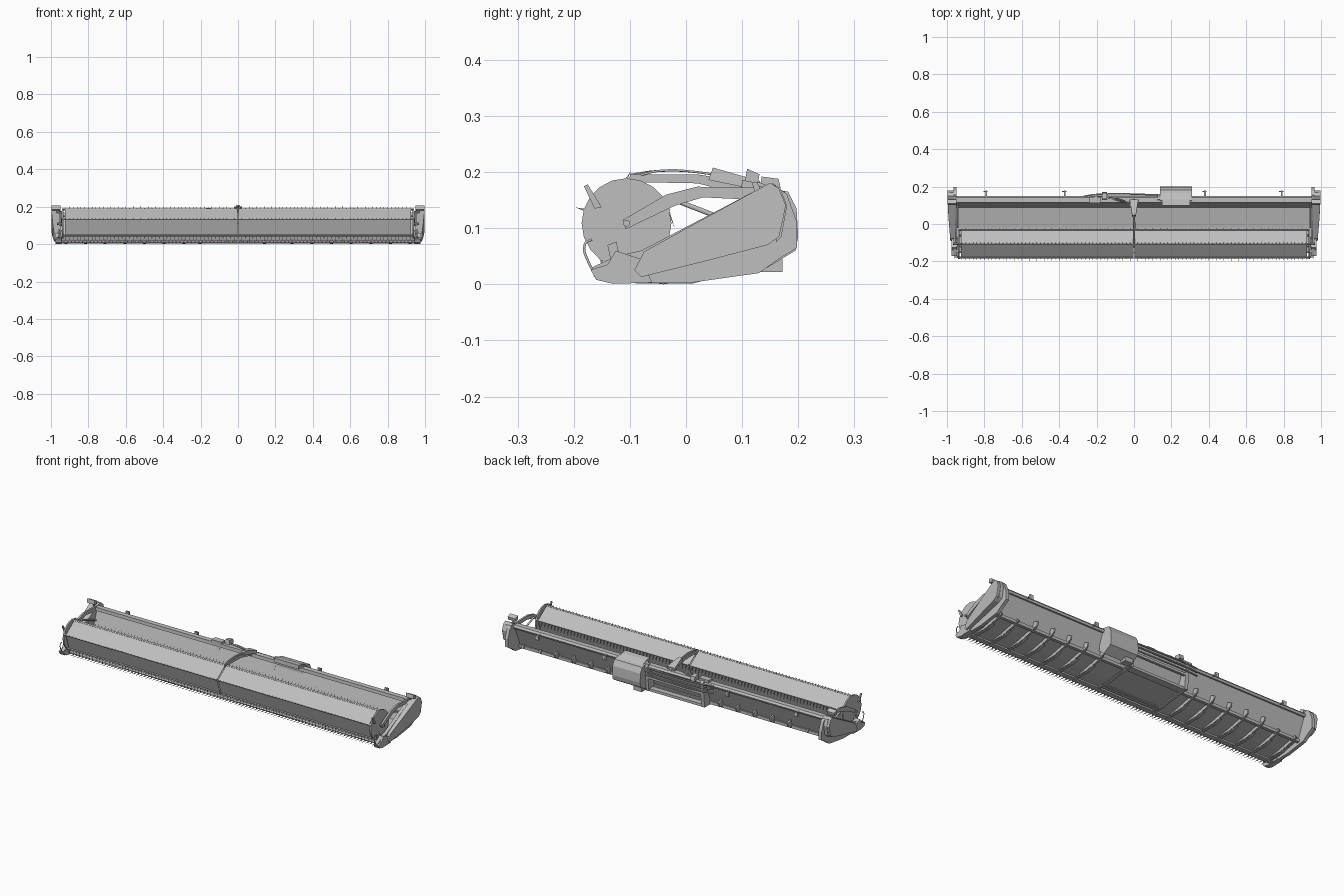
import bpy, bmesh, math
from mathutils import Vector

grey = bpy.data.materials.new("light_grey")
grey.diffuse_color = (0.52, 0.52, 0.52, 1)


def finish(name, bm):
    bmesh.ops.recalc_face_normals(bm, faces=bm.faces)
    me = bpy.data.meshes.new(name)
    bm.to_mesh(me)
    bm.free()
    me.materials.append(grey)
    ob = bpy.data.objects.new(name, me)
    bpy.context.collection.objects.link(ob)
    return ob


def add_prism(bm, prof, x0, x1):
    """Extrude a (y, z) outline from x0 to x1."""
    a = [bm.verts.new((x0, y, z)) for y, z in prof]
    b = [bm.verts.new((x1, y, z)) for y, z in prof]
    n = len(prof)
    bm.faces.new(a)
    bm.faces.new(b[::-1])
    for i in range(n):
        bm.faces.new((a[i], b[i], b[(i + 1) % n], a[(i + 1) % n]))
    return a, b


def prism(name, prof, spans):
    bm = bmesh.new()
    for x0, x1 in spans:
        add_prism(bm, prof, x0, x1)
    return finish(name, bm)


def both(x0, x1):
    return [(x0, x1), (-x1, -x0)]


def rect(y0, y1, z0, z1):
    return [(y0, z0), (y1, z0), (y1, z1), (y0, z1)]


def strip(pts, t):
    """Closed outline for a bent plate of thickness t below a (y, z) line."""
    return pts + [(y, z - t) for y, z in reversed(pts)]


def ring(r, n, start=0.0):
    """Regular (y, z) polygon around the reel axis."""
    return [(CY + r * math.cos(start + i * math.tau / n), CZ + r * math.sin(start + i * math.tau / n)) for i in range(n)]


def tube(name, paths, r, smooth=True):
    cu = bpy.data.curves.new(name, 'CURVE')
    cu.dimensions = '3D'
    cu.bevel_depth = r
    cu.bevel_resolution = 1
    cu.resolution_u = 4
    cu.use_fill_caps = True
    for pts in paths:
        sp = cu.splines.new('BEZIER' if smooth else 'POLY')
        ps = sp.bezier_points if smooth else sp.points
        ps.add(len(pts) - 1)
        for p, c in zip(ps, pts):
            if smooth:
                p.co = c
                p.handle_left_type = p.handle_right_type = 'AUTO'
            else:
                p.co = (*c, 1)
    cu.materials.append(grey)
    ob = bpy.data.objects.new(name, cu)
    bpy.context.collection.objects.link(ob)
    return ob


def spikes(name, count, half, rows, w=0.0025):
    """Rows of thin tapered fingers; each row is (base yz, tip yz)."""
    bm = bmesh.new()
    for (y0, z0), (y1, z1) in rows:
        d = Vector((0, y1 - y0, z1 - z0)).normalized()
        n = Vector((0, -d.z, d.y)) * w
        for i in range(count):
            x = -half + 2 * half * i / (count - 1)
            a, tip = Vector((x, y0, z0)), Vector((x, y1, z1))
            base = [bm.verts.new(a + n), bm.verts.new(a - n * 0.5 + Vector((w, 0, 0))),
                    bm.verts.new(a - n * 0.5 - Vector((w, 0, 0)))]
            t = bm.verts.new(tip)
            for k in range(3):
                bm.faces.new((base[k], base[(k + 1) % 3], t))
    return finish(name, bm)


# Reel: five bats joined by flat sheets, with round end discs
CY, CZ = -0.106, 0.109
corners = ring(0.077, 5, math.pi / 2)
bm = bmesh.new()
for i in range(5):
    (ya, za), (yb, zb) = corners[i], corners[(i + 1) % 5]
    ny, nz = (CY - (ya + yb) / 2) * 0.05, (CZ - (za + zb) / 2) * 0.05
    for x0, x1 in both(0.003, 0.925):
        add_prism(bm, [(ya, za), (yb, zb), (yb + ny, zb + nz), (ya + ny, za + nz)], x0, x1)
finish("reel_sheets", bm)
bm = bmesh.new()
for y, z in corners:
    for x0, x1 in both(0.006, 0.94):
        add_prism(bm, [(y - 0.005, z), (y, z - 0.005), (y + 0.005, z), (y, z + 0.005)], x0, x1)
finish("reel_bats", bm)
prism("reel_end_discs", ring(0.080, 20), both(0.932, 0.940))
prism("reel_hubs", ring(0.006, 10), both(0.94, 0.968))
prism("bat_end_plates", [(-0.182, 0.175), (-0.175, 0.178), (-0.150, 0.137), (-0.163, 0.135)], both(0.941, 0.948))
prism("lower_bat_end_plates", [(-0.140, 0.070), (-0.124, 0.076), (-0.112, 0.018), (-0.128, 0.014)], both(0.941, 0.948))

# Reel fingers on every bat
tips = [(-0.098, 0.203), (-0.197, 0.137), (-0.150, 0.012), (-0.070, 0.028), (-0.020, 0.100)]
spikes("reel_fingers", 93, 0.92, list(zip(corners, tips)))

# Cutter bar with knife guards
prism("cutter_bar", [(-0.125, 0.012), (-0.118, 0.004), (-0.09, 0.004), (-0.09, 0.018), (-0.118, 0.018)], [(-0.955, 0.955)])
spikes("knife_guards", 96, 0.95, [((-0.120, 0.011), (-0.168, 0.014))], 0.004)

# Deck floor, leaning back wall and main beam
prism("deck_floor", strip([(-0.11, 0.016), (-0.02, 0.026), (0.09, 0.050)], 0.006), [(-0.96, 0.96)])
wall = [(0.083, 0.036), (0.090, 0.033), (0.138, 0.155), (0.128, 0.158)]
prism("back_wall", wall, [(-0.96, 0.96)])
prism("main_beam", [(0.112, 0.150), (0.145, 0.147), (0.150, 0.158), (0.142, 0.168), (0.114, 0.168)], [(-0.96, 0.96)])
prism("lower_rear_rail", rect(0.085, 0.102, 0.028, 0.044), [(-0.96, 0.96)])

# Feed opening frame and underside tray
post = [(0.090, 0.024), (0.145, 0.024), (0.158, 0.160), (0.150, 0.172), (0.130, 0.172), (0.088, 0.04)]
prism("opening_posts", post, [(-0.215, -0.195), (0.125, 0.145)])
prism("opening_crossbars", rect(0.138, 0.152, 0.095, 0.108), [(-0.20, 0.13)])
prism("opening_sill", rect(0.100, 0.140, 0.022, 0.036), [(-0.20, 0.13)])
prism("underside_tray", strip([(-0.08, 0.016), (-0.04, 0.018), (0.08, 0.034), (0.11, 0.038)], 0.010), [(-0.20, 0.14)])
prism("tray_edges", strip([(-0.09, 0.012), (-0.04, 0.006), (0.09, 0.024), (0.12, 0.034)], 0.006), [(-0.21, -0.195), (0.135, 0.15)])
prism("tray_crossbars", rect(-0.06, -0.045, 0.003, 0.012), [(-0.20, 0.14)])

# Support ribs and skid feet under the deck
ribs = [s * (0.29 + 0.105 * i) for i in range(7) for s in (-1, 1)]
prism("floor_ribs", [(-0.11, 0.010), (0.00, 0.008), (0.08, 0.024), (0.115, 0.036), (0.105, 0.050), (0.06, 0.040), (-0.11, 0.014)],
      [(x - 0.005, x + 0.005) for x in ribs])
prism("skid_feet", strip([(-0.125, 0.012), (-0.10, 0.005), (0.01, 0.004), (0.05, 0.014)], 0.003),
      [(x - 0.008, x + 0.008) for x in ribs])
prism("rear_brackets", [(0.090, 0.030), (0.128, 0.045), (0.132, 0.065), (0.105, 0.075)],
      [(x - 0.004, x + 0.004) for x in ribs[:10]])

# Drive box at the rear
prism("drive_box", [(0.110, 0.060), (0.145, 0.030), (0.195, 0.060), (0.200, 0.085), (0.197, 0.135), (0.182, 0.165), (0.125, 0.176)], [(0.14, 0.31)])
prism("box_top_cover", [(0.098, 0.165), (0.130, 0.165), (0.165, 0.168), (0.130, 0.182), (0.100, 0.186)], [(0.15, 0.30)])
prism("box_foot", rect(0.135, 0.172, 0.022, 0.045), [(0.15, 0.20)])

# End panels: inner frame, raised tapering shield and crop divider nose
frame = [(-0.168, 0.030), (-0.160, 0.010), (-0.135, 0.002), (0.01, 0.003), (0.13, 0.020), (0.165, 0.045),
         (0.198, 0.065), (0.198, 0.110), (0.180, 0.160), (0.155, 0.180), (0.12, 0.165), (-0.08, 0.060), (-0.125, 0.050)]
prism("end_frames", frame, both(0.948, 0.966))
shield = [(-0.092, 0.025), (-0.075, 0.058), (0.010, 0.105), (0.150, 0.181), (0.166, 0.170), (0.178, 0.140),
          (0.166, 0.085), (0.145, 0.070), (0.03, 0.040), (-0.080, 0.013)]
bm = bmesh.new()
for s in (-1, 1):
    a, b = add_prism(bm, shield, s * 0.966, s * 0.988)
    for v in b:
        v.co.x = s * (0.974 + 0.016 * min(1, (v.co.y + 0.09) / 0.2))
    bm.faces.ensure_lookup_table()
    outer = [f for f in bm.faces if all(v in b for v in f.verts)]
    bmesh.ops.inset_region(bm, faces=outer, thickness=0.012, depth=0)
    for v in outer[0].verts:
        v.co.x += s * 0.008
finish("end_shields", bm)
prism("shield_rear_fins", [(0.150, 0.180), (0.168, 0.172), (0.180, 0.140), (0.170, 0.085), (0.160, 0.075), (0.166, 0.140)], both(0.95, 0.985))
nose = [(-0.170, 0.026), (-0.160, 0.008), (-0.13, 0.001), (-0.06, 0.003), (-0.08, 0.045), (-0.125, 0.060), (-0.14, 0.035)]
prism("divider_noses", nose, both(0.945, 0.975))
tube("divider_hoops", [[(s * 0.958, -0.168, 0.080), (s * 0.958, -0.180, 0.072), (s * 0.958, -0.174, 0.040),
                        (s * 0.958, -0.155, 0.010)] for s in (-1, 1)], 0.0025)

# Reel arms at the ends and centre
arm = [(0.135, 0.150), (0.130, 0.172), (0.02, 0.174), (-0.035, 0.160), (-0.112, 0.115), (-0.108, 0.098), (-0.02, 0.140), (0.03, 0.155)]
prism("end_reel_arms", arm, both(0.948, 0.958))
prism("centre_reel_arm", [(0.14, 0.150), (0.13, 0.178), (0.02, 0.196), (-0.10, 0.196), (-0.105, 0.110), (-0.09, 0.110),
                          (-0.085, 0.182), (0.02, 0.180)], [(-0.005, 0.005)])
bm = bmesh.new()
a, b = add_prism(bm, [(0.040, 0.186), (0.128, 0.168), (0.132, 0.184), (0.048, 0.208)], -0.024, 0.024)
for v in a + b:
    if v.co.y < 0.1:
        v.co.x *= 0.4
finish("centre_arm_bracket", bm)
tube("lift_cylinders", [[(s * 0.942, 0.11, 0.10), (s * 0.942, -0.02, 0.150)] for s in (-1, 1)], 0.005, False)

# Hoses and couplings along the beam
tube("hoses", [[(0.004 * k, -0.09 + 0.01 * k, 0.195), (0.004 * k, -0.05, 0.202), (0.004 * k, 0.02, 0.200),
                (-0.012 + 0.004 * k, 0.09, 0.186), (-0.07, 0.125 + 0.006 * k, 0.178), (-0.17 - 0.02 * k, 0.145, 0.168)]
               for k in (-1, 0, 1)], 0.0022)
tube("rear_pipes", [[(-0.27, 0.148, 0.160 - 0.02 * k), (-0.20, 0.158, 0.156 - 0.02 * k), (0.14, 0.156, 0.156 - 0.02 * k)]
                    for k in range(3)], 0.004)
prism("coupling_block", [(0.13, 0.165), (0.17, 0.165), (0.165, 0.188), (0.135, 0.192)], [(-0.17, -0.145)])
prism("valve_block", rect(0.112, 0.145, 0.160, 0.180), [(-0.24, -0.18)])

# Rear light brackets and end lamps
hooks = (-0.79, -0.37, 0.38, 0.79)
prism("rear_hooks", strip([(0.14, 0.160), (0.172, 0.160), (0.178, 0.150)], 0.006), [(x - 0.005, x + 0.005) for x in hooks])
prism("hook_plates", rect(0.170, 0.176, 0.140, 0.165), [(x - 0.014, x + 0.008) for x in hooks])
prism("end_lamps", [(0.105, 0.184), (0.128, 0.180), (0.131, 0.196), (0.109, 0.206)], both(0.950, 0.996))
prism("lamp_posts", [(0.125, 0.160), (0.137, 0.160), (0.125, 0.186), (0.115, 0.186)], both(0.962, 0.970))
